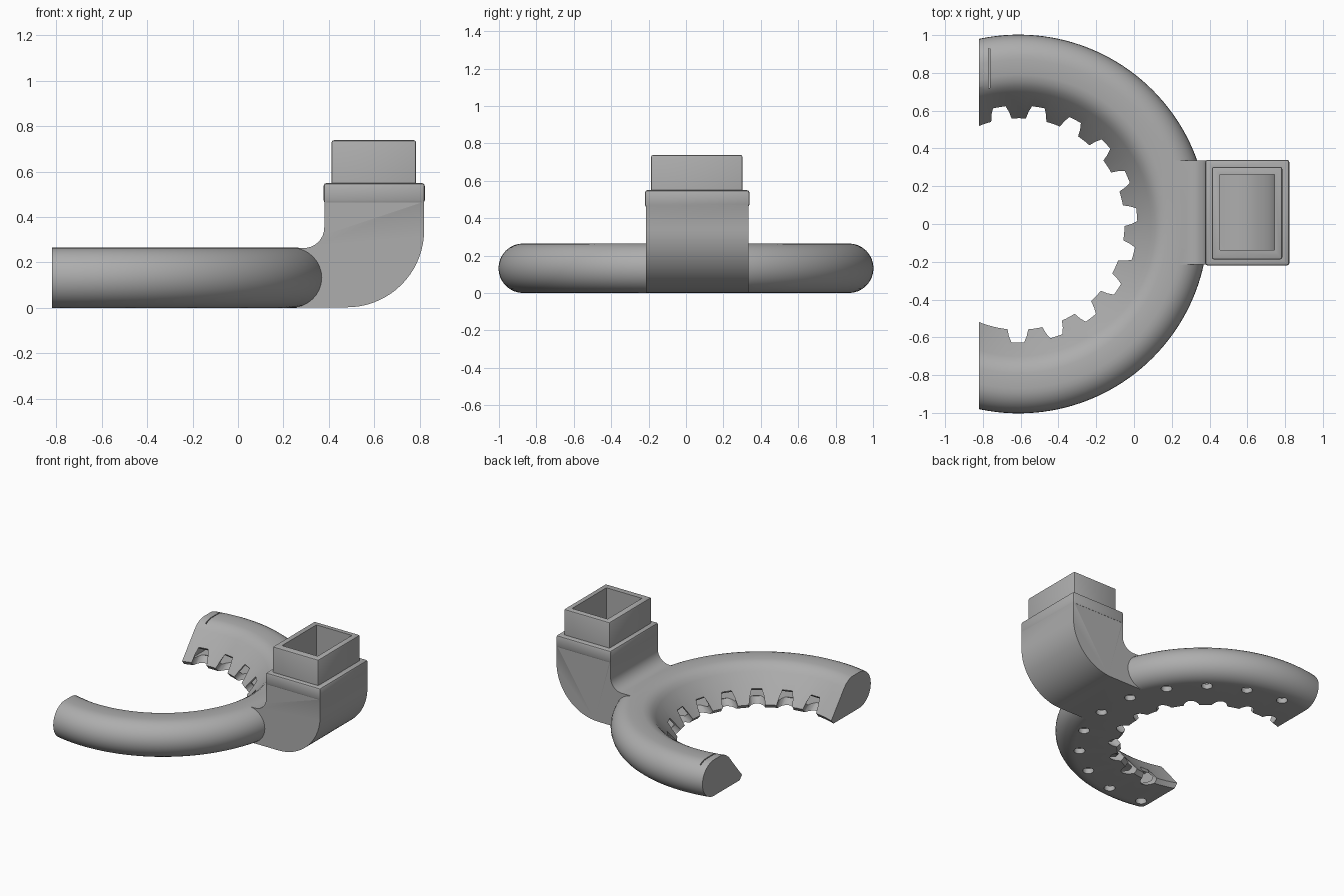
import bpy, bmesh
from math import sin, cos, pi, radians
from mathutils import Vector, Matrix

cube = bpy.data.objects.get("Cube")
if cube:
    bpy.data.objects.remove(cube, do_unlink=True)

grey = bpy.data.materials.new("plain grey")
grey.use_nodes = True
COLOUR = (0.42, 0.42, 0.42, 1)
grey.diffuse_color = COLOUR
grey.node_tree.nodes["Principled BSDF"].inputs["Base Color"].default_value = COLOUR

CX = -0.61      # ring centre
END = -0.82     # flat ring ends
STEP = 19       # angle between neighbouring holes


def finish(name, bm):
    bmesh.ops.recalc_face_normals(bm, faces=bm.faces)
    mesh = bpy.data.meshes.new(name)
    bm.to_mesh(mesh)
    bm.free()
    mesh.materials.append(grey)
    obj = bpy.data.objects.new(name, mesh)
    bpy.context.collection.objects.link(obj)
    return obj


def arc(cx, cz, r, a0, a1, n):
    angles = [radians(a0 + (a1 - a0) * i / n) for i in range(n + 1)]
    return [(cx + r * cos(a), cz + r * sin(a)) for a in angles]


def combine(target, tool, operation):
    """Apply a boolean and drop the tool object."""
    mod = target.modifiers.new("join", 'BOOLEAN')
    mod.object, mod.operation, mod.solver = tool, operation, 'EXACT'
    deps = bpy.context.evaluated_depsgraph_get()
    mesh = bpy.data.meshes.new_from_object(target.evaluated_get(deps))
    target.modifiers.clear()
    target.data = mesh
    bpy.data.objects.remove(tool, do_unlink=True)


def half_ring(name, section, end):
    """Revolve a section about the ring centre and trim it flat at x = end."""
    bm = bmesh.new()
    rows, n = [], 100
    for i in range(n + 1):
        a = radians(-118 + 236 * i / n)
        rows.append([bm.verts.new((CX + r * cos(a), r * sin(a), z)) for r, z in section])
    m = len(section)
    for a, b in zip(rows, rows[1:]):
        for j in range(m):
            bm.faces.new((a[j], a[(j + 1) % m], b[(j + 1) % m], b[j]))
    bm.faces.new(rows[0])
    bm.faces.new(rows[-1][::-1])
    cut = bmesh.ops.bisect_plane(bm, geom=bm.verts[:] + bm.edges[:] + bm.faces[:],
                                 plane_co=(end, 0, 0), plane_no=(-1, 0, 0), clear_outer=True)
    edges = [e for e in cut["geom_cut"] if isinstance(e, bmesh.types.BMEdge)]
    bmesh.ops.edgenet_fill(bm, edges=edges)
    return finish(name, bm)


def extrude_y(name, profile, y0, y1):
    bm = bmesh.new()
    face = bm.faces.new([bm.verts.new((x, y0, z)) for x, z in profile])
    moved = bmesh.ops.extrude_face_region(bm, geom=[face])["geom"]
    bmesh.ops.translate(bm, vec=(0, y1 - y0, 0),
                        verts=[v for v in moved if isinstance(v, bmesh.types.BMVert)])
    return finish(name, bm)


def box(name, x, y, z, bevel=0):
    bm = bmesh.new()
    bmesh.ops.create_cube(bm, size=1)
    for v in bm.verts:
        v.co = [lo + (c + 0.5) * (hi - lo) for c, (lo, hi) in zip(v.co, (x, y, z))]
    if bevel:
        bmesh.ops.bevel(bm, geom=bm.edges[:], offset=bevel, segments=2,
                        profile=0.5, affect='EDGES')
    return finish(name, bm)


def drills(name, angles, r, z, direction, radius, depth):
    """Cylinders spread around the ring; direction is (radial, up)."""
    bm = bmesh.new()
    for deg in angles:
        a = radians(deg)
        axis = Vector((direction[0] * cos(a), direction[0] * sin(a), direction[1]))
        turn = axis.to_track_quat('Z', 'Y').to_matrix().to_4x4()
        spot = Matrix.Translation((CX + r * cos(a), r * sin(a), z))
        bmesh.ops.create_cone(bm, cap_ends=True, segments=20, radius1=radius,
                              radius2=radius, depth=depth, matrix=spot @ turn)
    return finish(name, bm)


# Ring section: flat base, round outside, sloping inside wall
section = [(0.56, 0.03), (0.585, 0)] + arc(0.87, 0.1325, 0.1325, -90, 90, 16)
section += [(0.79, 0.265), (0.755, 0.256), (0.725, 0.238), (0.70, 0.212)]
hollow_section = [(0.79 + (r - 0.79) * 0.82, 0.13 + (z - 0.13) * 0.7) for r, z in section]

duct = half_ring("air_duct", section, END)

# Elbow, collar and square spout joined to the ring
elbow = [(0.2, 0.002)] + arc(0.48, 0.342, 0.34, -90, 0, 18)
elbow += [(0.82, 0.54), (0.38, 0.54)] + arc(0.29, 0.353, 0.09, 0, -90, 8) + [(0.2, 0.263)]
combine(duct, extrude_y("elbow", elbow, -0.215, 0.335), 'UNION')
combine(duct, box("collar", (0.377, 0.823), (-0.22, 0.34), (0.46, 0.55), 0.014), 'UNION')
combine(duct, box("spout", (0.412, 0.785), (-0.187, 0.302), (0.5, 0.738), 0.01), 'UNION')

# Air passage
passage = [(0.15, 0.05)] + arc(0.48, 0.315, 0.265, -90, 0, 16)
passage += [(0.745, 0.8), (0.455, 0.8)] + arc(0.325, 0.345, 0.13, 0, -90, 8) + [(0.15, 0.215)]
air = half_ring("air_space", hollow_section, END + 0.035)
combine(air, extrude_y("passage", passage, -0.137, 0.262), 'UNION')
combine(duct, air, 'DIFFERENCE')

# Round outlets under the ring, and the scalloped inner edge
outlets = [90 - STEP * k for k in range(11)]
scallops = [99.5 - STEP * k for k in range(11)]
combine(duct, drills("outlets", outlets, 0.84, 0, (0, 1), 0.038, 0.16), 'DIFFERENCE')
combine(duct, drills("scallops", scallops, 0.575, 0.02, (0.8, 0.6), 0.058, 0.2), 'DIFFERENCE')

# Thin slot beside one end
combine(duct, box("slot", (-0.77, -0.763), (0.72, 0.93), (0.235, 0.3)), 'DIFFERENCE')

bpy.ops.object.select_all(action='DESELECT')
duct.select_set(True)
bpy.context.view_layer.objects.active = duct
bpy.ops.object.shade_smooth_by_angle(angle=radians(32))
